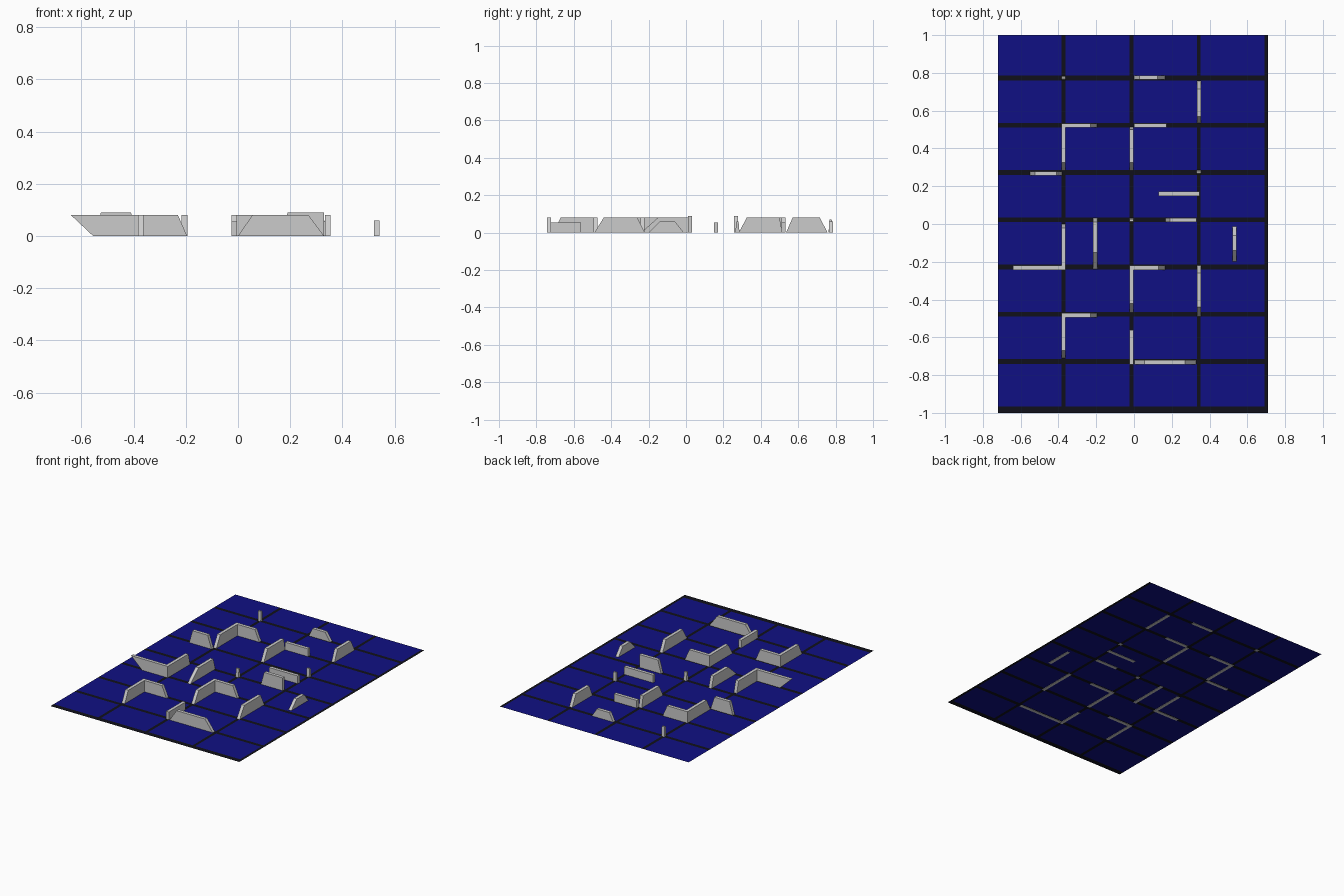
import bpy, bmesh

T = 0.011          # half wall thickness
FLOOR_Z = 0.002


def new_object(name, bm, mat=None):
    bmesh.ops.recalc_face_normals(bm, faces=bm.faces)
    me = bpy.data.meshes.new(name)
    bm.to_mesh(me)
    bm.free()
    ob = bpy.data.objects.new(name, me)
    bpy.context.collection.objects.link(ob)
    if mat:
        me.materials.append(mat)
    return ob


def material(name, color):
    m = bpy.data.materials.new(name)
    m.diffuse_color = color
    return m


def quad(bm, x0, x1, y0, y1):
    bm.faces.new([bm.verts.new((x, y, FLOOR_Z))
                  for x, y in ((x0, y0), (x1, y0), (x1, y1), (x0, y1))])


def wall(name, axis, pos, b0, b1, t0, t1, h):
    """Trapezoid slab along an axis: bottom span b0-b1, top span t0-t1."""
    bm = bmesh.new()
    profile = ((b0, 0), (b1, 0), (t1, h), (t0, h))
    sides = []
    for off in (-T, T):
        sides.append([bm.verts.new((s, pos + off, z) if axis == 'x' else (pos + off, s, z))
                      for s, z in profile])
    a, b = sides
    bm.faces.new(a)
    bm.faces.new(b[::-1])
    for i in range(4):
        j = (i + 1) % 4
        bm.faces.new((a[i], b[i], b[j], a[j]))
    return new_object(name, bm)


# Floor: blue tiles with dark joints between them
blue = material("tile_blue", (0.005, 0.005, 0.23, 1))
dark = material("joint_dark", (0.005, 0.005, 0.01, 1))
xs = [(-0.384, -0.363), (-0.024, -0.003), (0.333, 0.353), (0.692, 0.71)]
ys = [(-0.99 + 0.25 * i, -0.965 + 0.25 * i) for i in range(8)]
X0, X1 = -0.72, 0.71
tiles, joints = bmesh.new(), bmesh.new()
quad(joints, X0, X1, -1, ys[0][1])
for i, (y0, y1) in enumerate(ys):
    top = ys[i + 1][0] if i < 7 else 1.0
    if i:
        quad(joints, X0, X1, y0, y1)
    left = X0
    for x0, x1 in xs:
        quad(tiles, left, x0, y1, top)
        quad(joints, x0, x1, y1, top)
        left = x1
new_object("floor_tiles", tiles, blue)
new_object("floor_joints", joints, dark)

# Walls running along x: y, bottom span, top span, height
for i, w in enumerate([
    (0.775, 0.0, 0.165, 0.03, 0.125, 0.06),
    (0.522, -0.384, -0.195, -0.384, -0.23, 0.08),
    (0.522, 0.0, 0.172, 0.0, 0.172, 0.055),
    (0.268, -0.55, -0.38, -0.525, -0.41, 0.09),
    (0.16, 0.13, 0.348, 0.13, 0.348, 0.055),
    (0.022, 0.165, 0.33, 0.19, 0.33, 0.09),
    (-0.232, -0.555, -0.363, -0.64, -0.363, 0.08),
    (-0.232, -0.024, 0.165, -0.024, 0.13, 0.08),
    (-0.483, -0.384, -0.195, -0.384, -0.23, 0.08),
    (-0.732, 0.0, 0.33, 0.055, 0.27, 0.08),
]):
    wall(f"cross_wall_{i + 1}", 'x', *w)

# Walls running along y: x, bottom span, top span, height
for i, w in enumerate([
    (0.344, 0.535, 0.757, 0.57, 0.715, 0.08),
    (-0.373, 0.282, 0.533, 0.325, 0.533, 0.08),
    (-0.014, 0.282, 0.515, 0.325, 0.5, 0.08),
    (-0.373, -0.243, 0.0, -0.243, -0.02, 0.08),
    (-0.205, -0.24, 0.033, -0.15, 0.01, 0.08),
    (0.532, -0.2, -0.012, -0.14, -0.06, 0.06),
    (-0.014, -0.47, -0.221, -0.42, -0.221, 0.08),
    (0.344, -0.49, -0.22, -0.44, -0.26, 0.08),
    (-0.373, -0.71, -0.472, -0.67, -0.472, 0.08),
    (-0.014, -0.743, -0.562, -0.743, -0.562, 0.055),
]):
    wall(f"long_wall_{i + 1}", 'y', *w)

# Small tapered posts on joint crossings
for i, (x, y, h) in enumerate([(-0.373, 0.773, 0.07), (0.343, 0.275, 0.06), (-0.014, 0.02, 0.06)]):
    wall(f"post_{i + 1}", 'y', x, y - 0.011, y + 0.011, y - 0.006, y + 0.006, h)
